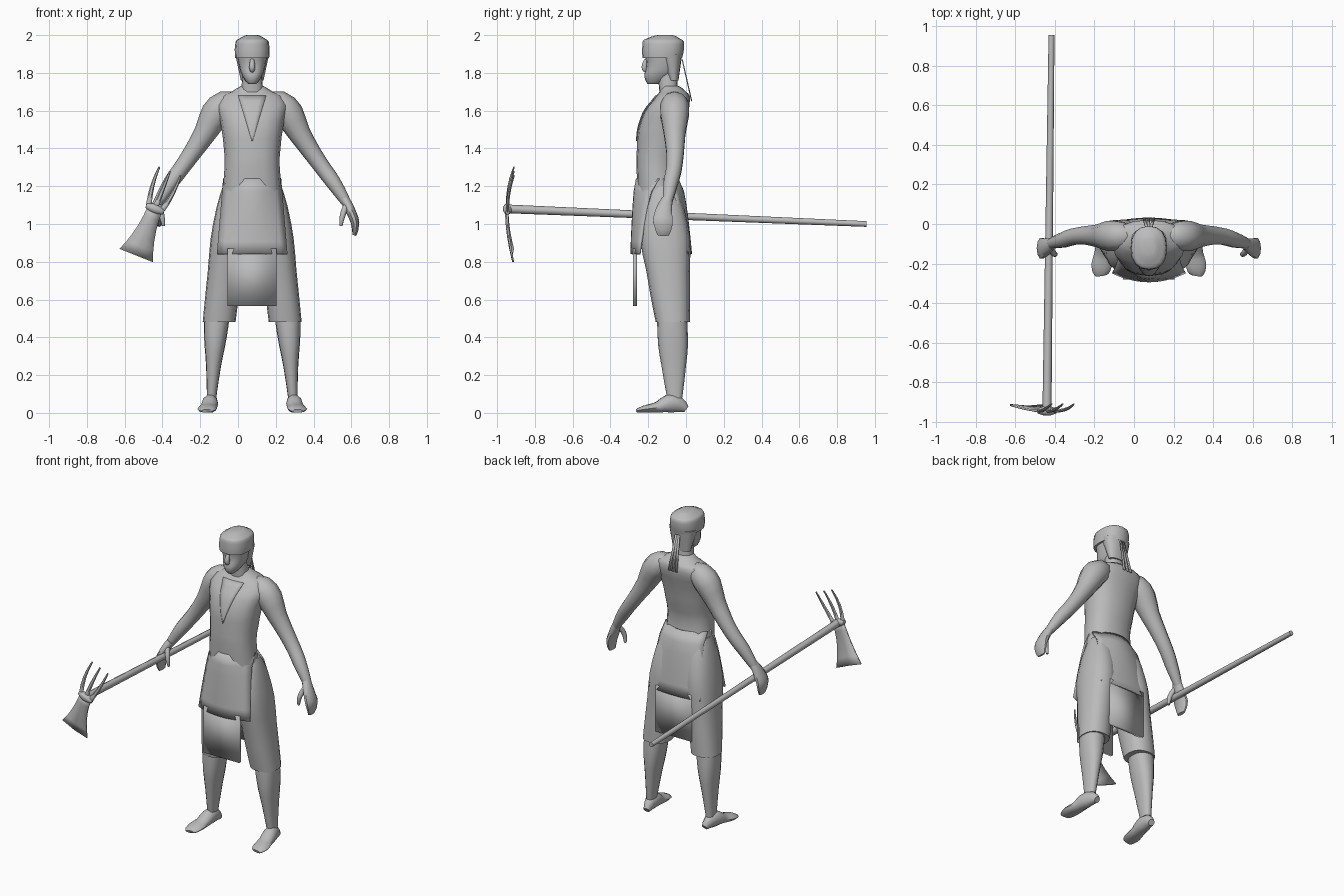
import bpy, bmesh
from math import cos, sin, tau, copysign, radians, sqrt
from mathutils import Vector
from mathutils.bvhtree import BVHTree

cube = bpy.data.objects.get("Cube")
if cube:
    bpy.data.objects.remove(cube)

# The tool reaches further to one side, so the body stands off the origin
BODY_CENTRE = .075

grey_colour = (.5, .5, .5, 1)
grey = bpy.data.materials.new("plain_grey")
grey.use_nodes = True
grey.diffuse_color = grey_colour
grey.node_tree.nodes["Principled BSDF"].inputs["Base Color"].default_value = grey_colour


def smooth_path(keys, steps=3):
    """Pass a smooth curve through rows of numbers of any length."""
    keys = [Vector(key) for key in keys]
    last = len(keys) - 1
    path = []
    for i in range(last):
        before, start = keys[max(i - 1, 0)], keys[i]
        end, after = keys[i + 1], keys[min(i + 2, last)]
        for step in range(steps):
            t = step / steps
            leaving = start + (end - before) * (t / 2)
            arriving = end - (after - start) * ((1 - t) / 2)
            blend = t * t * (3 - 2 * t)
            path.append(leaving * (1 - blend) + arriving * blend)
    return path + [keys[-1]]


def skin(name, rings, closed=True, thickness=0):
    """Join rows of points into a capped tube, or into an open sheet."""
    bm = bmesh.new()
    rows = [[bm.verts.new(point) for point in ring] for ring in rings]
    count = len(rows[0])
    for upper, lower in zip(rows, rows[1:]):
        for i in range(count if closed else count - 1):
            j = (i + 1) % count
            bm.faces.new((upper[i], upper[j], lower[j], lower[i]))
    if closed:
        bm.faces.new(rows[0])
        bm.faces.new(rows[-1])
    bmesh.ops.recalc_face_normals(bm, faces=bm.faces)
    mesh = bpy.data.meshes.new(name)
    bm.to_mesh(mesh)
    bm.free()
    mesh.materials.append(grey)
    part = bpy.data.objects.new(name, mesh)
    part.location.x = BODY_CENTRE
    bpy.context.collection.objects.link(part)
    if thickness:
        solidify = part.modifiers.new("thickness", 'SOLIDIFY')
        solidify.thickness = thickness
        solidify.offset = 0
    bpy.ops.object.select_all(action='DESELECT')
    part.select_set(True)
    bpy.context.view_layer.objects.active = part
    bpy.ops.object.shade_smooth_by_angle(angle=radians(50))
    return part


def circle(sides):
    return [(cos(tau * k / sides), sin(tau * k / sides)) for k in range(sides)]


def stack(name, keys, top_x=0, bottom_x=0):
    """Level rounded rings from (height, half width, front, back), leaning sideways."""
    def squared(value):
        return copysign(abs(value) ** .85, value)

    heights = [key[0] for key in keys]
    low, high = min(heights), max(heights)
    rings = []
    for z, half, front, back in smooth_path(keys):
        x = bottom_x + (top_x - bottom_x) * (z - low) / (high - low)
        middle, depth = (front + back) / 2, (back - front) / 2
        rings.append([(x + half * squared(c), middle + depth * squared(s), z)
                      for c, s in circle(16)])
    return skin(name, rings)


def tube(name, keys, reference=(0, 1, 0), sides=10):
    """Rings across a path of (x, y, z, radius), with an optional radius along reference."""
    path = smooth_path(keys)
    points = [Vector(row[:3]) for row in path]
    rings = []
    for i, row in enumerate(path):
        ahead = points[min(i + 1, len(points) - 1)]
        along = (ahead - points[max(i - 1, 0)]).normalized()
        across = Vector(reference).cross(along).normalized()
        over = along.cross(across)
        rings.append([points[i] + across * row[3] * c + over * row[-1] * s
                      for c, s in circle(sides)])
    return skin(name, rings)


# Torso and neck
torso = stack("torso", [
    (1.05, .17, -.25, -.01), (1.25, .15, -.26, -.05), (1.4, .15, -.26, -.03),
    (1.55, .17, -.24, 0), (1.65, .18, -.18, .02), (1.7, .11, -.14, 0),
    (1.73, .06, -.13, -.04)])
stack("neck", [(1.69, .06, -.14, -.04), (1.8, .05, -.15, -.05)])

# Neck opening laid on the chest, widening upward from a point
chest = BVHTree.FromPolygons([v.co for v in torso.data.vertices],
                             [face.vertices[:] for face in torso.data.polygons])
rows = []
for i in range(9):
    row = []
    for side in (-1, -.5, 0, .5, 1):
        start = Vector((side * (.002 + i * .009), -1, 1.44 + i * .03))
        hit = chest.ray_cast(start, Vector((0, 1, 0)))[0]
        row.append(hit - Vector((0, .003, 0)))
    rows.append(row)
skin("neck_opening", rows, closed=False, thickness=.005)

# Head, nose and close hair
stack("face", [(1.74, .02, -.2, -.15), (1.78, .05, -.22, -.08),
               (1.84, .07, -.21, -.04), (1.9, .08, -.22, -.03)])
tube("nose", [(0, -.21, 1.87, .01), (0, -.22, 1.83, .016), (0, -.21, 1.81, .01)])
stack("hair_crown", [(1.88, .09, -.23, -.02), (1.95, .09, -.23, -.01),
                     (1.98, .07, -.21, -.03), (2, .03, -.15, -.07)])
stack("hair_nape", [(1.76, .06, -.09, -.04), (1.9, .09, -.14, -.02)])

# Headband tails hanging down the back
for name, lean in (("left", 1), ("middle", 0), ("right", -1)):
    skin(name + "_headband_tail",
         [[(lean * spread + edge, y, z) for edge in (-.007, .007)]
          for spread, y, z in ((.01, -.02, 1.87), (.025, .03, 1.65))],
         closed=False, thickness=.006)


# Tunic skirts, flaring downward and open at the hips
def skirt(name, top_edge, hem_edge, top_middle, hem_middle):
    rows = []
    for step in range(7):
        drop = step / 6
        flare = sqrt(drop)
        edge = top_edge + (hem_edge - top_edge) * flare
        middle = top_middle + (hem_middle - top_middle) * flare
        half = .15 + drop * .035
        rows.append([(half * s / 5, middle + (edge - middle) * (s / 5) ** 2, 1.24 - drop * .4)
                     for s in range(-5, 6)])
    skin(name, rows, closed=False, thickness=.01)


skirt("front_skirt", -.14, -.245, -.26, -.29)
skirt("back_skirt", -.12, .005, -.045, .027)

# Flat cloths hanging below the skirts
for name, y in (("front_cloth", -.27), ("back_cloth", .012)):
    skin(name, [[(x, y, z) for x in (-.13, .13)] for z in (.87, .566)],
         closed=False, thickness=.02)

for name, side in (("left", 1), ("right", -1)):
    def limb(part, keys, **options):
        tube(name + part, [(side * x, *rest) for x, *rest in keys], **options)

    # Trousers, shin and foot
    stack(name + "_trouser_leg", [
        (.48, .087, -.16, .02), (.75, .09, -.21, .02), (1, .09, -.24, .01),
        (1.2, .06, -.18, -.06)], top_x=side * .095, bottom_x=side * .175)
    stack(name + "_shin", [
        (.55, .07, -.15, 0), (.4, .06, -.15, .01), (.25, .04, -.13, 0),
        (.08, .025, -.1, -.02)], top_x=side * .185, bottom_x=side * .215)
    limb("_foot", [
        (.21, 0, .02, .02, .02), (.22, -.07, .05, .04, .05), (.23, -.15, .03, .045, .03),
        (.24, -.22, .02, .05, .02), (.24, -.26, .01, .03, .01)], reference=(0, 0, 1))

    # Arm, hand and thumb
    limb("_arm", [
        (.09, -.06, 1.64, .05), (.17, -.06, 1.61, .08), (.25, -.06, 1.48, .06),
        (.35, -.06, 1.33, .045), (.43, -.08, 1.22, .04), (.5, -.1, 1.11, .025)])
    limb("_hand", [
        (.49, -.1, 1.13, .025, .03), (.53, -.12, 1.05, .025, .05),
        (.545, -.12, .99, .02, .05), (.54, -.12, .94, .01, .03)])
    limb("_thumb", [(.5, -.12, 1.1, .015), (.48, -.15, 1.05, .015), (.47, -.15, .99, .008)])

# Long tool: handle, socket, blade and three tines
hub = Vector((-.515, -.945, 1.08))
down = Vector((-.4, 0, -1)).normalized()
across = Vector((1, 0, -.4)).normalized()
forward = Vector((0, -1, 0))

tube("tool_handle", [(-.492, .955, 1, .015), (*hub, .023)], reference=(0, 0, 1), sides=8)
tube("tool_socket", [(*(hub + across * k * .05), .025 - abs(k) * .013) for k in (-1, 0, 1)])

rows = []
for step in range(6):
    t = step / 5
    centre = hub + down * t * .265 - forward * t * t * .03
    half = .04 + t * t * .055
    rows.append([centre + across * half * s + forward * (1 - s * s) * .008 for s in (-1, 0, 1)])
skin("tool_blade", rows, closed=False, thickness=.01)

for name, k in (("outer", -1), ("middle", 0), ("inner", 1)):
    root = hub + across * k * .035
    tip = hub + across * k * .06 - down * .215 - forward * .035
    bend = (root + tip) / 2 + across * k * .01 + forward * .01
    tube(name + "_tool_tine", [(*root, .015, .01), (*bend, .011, .008), (*tip, .005, .004)], sides=6)
